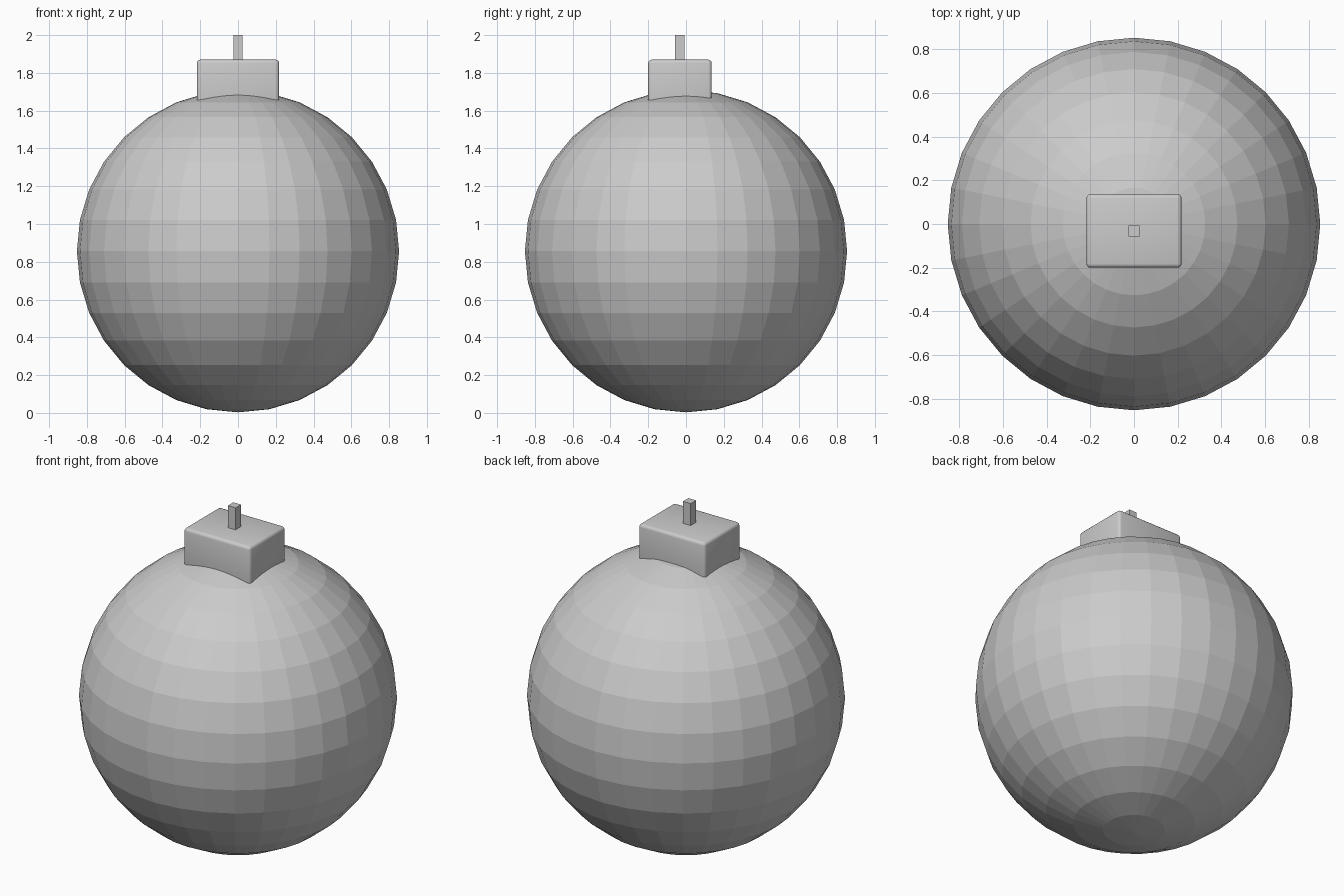
import bpy

if "Cube" in bpy.data.objects:
    bpy.data.objects.remove(bpy.data.objects["Cube"])


def box(name, x, y, z):
    """Box from (min, max) ranges on each axis."""
    bpy.ops.mesh.primitive_cube_add(size=1, location=[(a + b) / 2 for a, b in (x, y, z)])
    ob = bpy.context.object
    ob.name = name
    ob.scale = [b - a for a, b in (x, y, z)]
    bpy.ops.object.transform_apply(location=False, rotation=False, scale=True)
    return ob


# Faceted round body
R = 0.853
bpy.ops.mesh.primitive_uv_sphere_add(segments=32, ring_count=16, radius=R, location=(0, 0, R + 0.003))
body = bpy.context.object
body.name = "round_body"
bpy.ops.object.shade_flat()

# Cap block with softened edges, sunk into the body
cap = box("cap_block", (-0.218, 0.218), (-0.2, 0.136), (1.56, 1.87))
bevel = cap.modifiers.new("soft_edges", 'BEVEL')
bevel.width = 0.018
bevel.segments = 3
bpy.ops.object.modifier_apply(modifier=bevel.name)
bpy.ops.object.shade_smooth_by_angle()

# Square fuse post on top of the cap
box("fuse_post", (-0.025, 0.025), (-0.058, -0.008), (1.8, 2.0))
